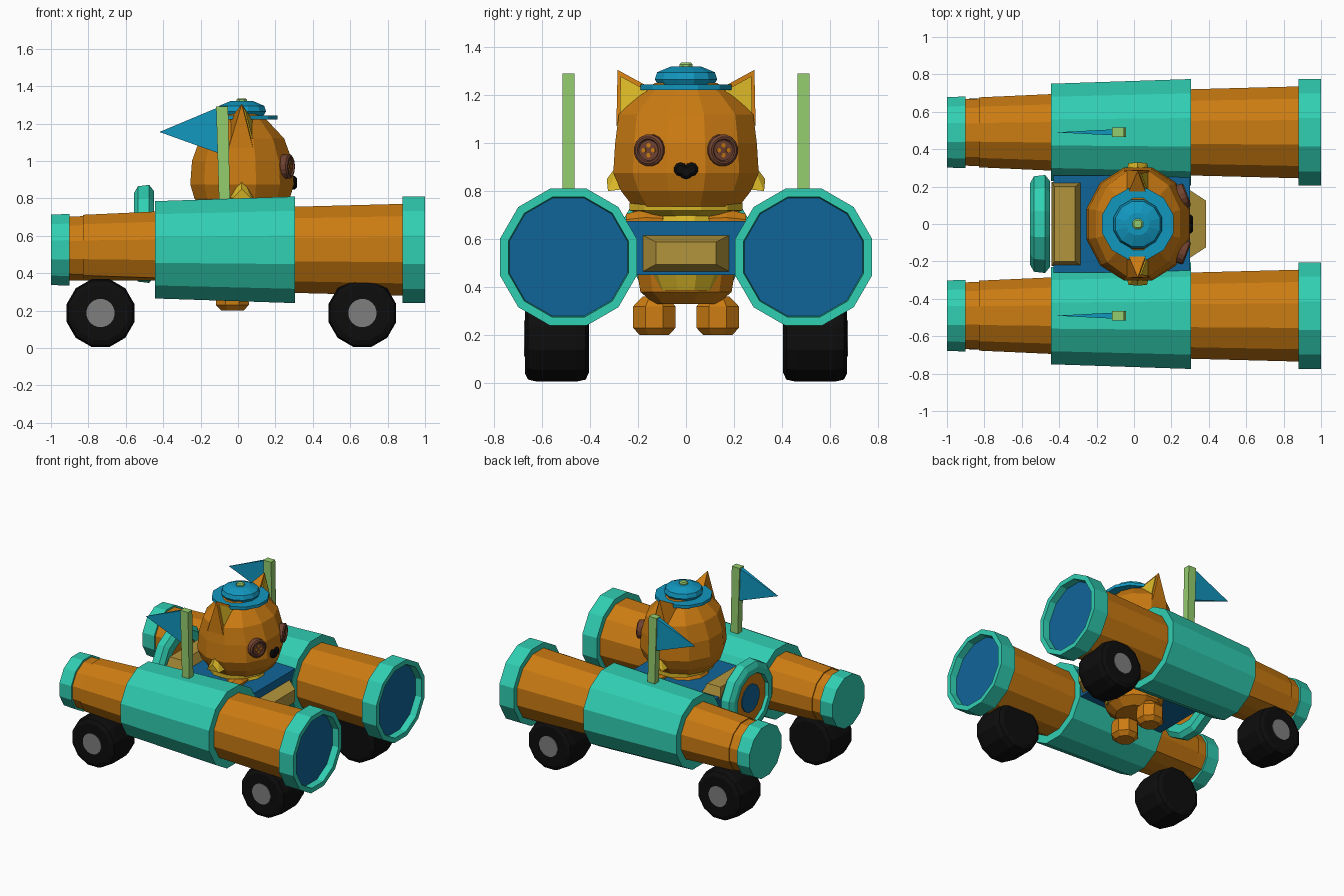
import bpy, bmesh, math
from mathutils import Vector

if "Cube" in bpy.data.objects:
    bpy.data.objects.remove(bpy.data.objects["Cube"])

def material(name, r, g, b):
    m = bpy.data.materials.new(name)
    m.diffuse_color = (r, g, b, 1)
    m.use_nodes = True
    m.node_tree.nodes["Principled BSDF"].inputs["Base Color"].default_value = m.diffuse_color
    return m

TEAL = material("teal", 0.03, 0.62, 0.45)
ORANGE = material("orange", 0.60, 0.20, 0.006)
DEEP = material("deep_blue", 0.005, 0.13, 0.32)
BLUE = material("bright_blue", 0.006, 0.31, 0.52)
GREEN = material("light_green", 0.30, 0.61, 0.155)
YELLOW = material("yellow", 0.68, 0.46, 0.02)
TAN = material("tan", 0.45, 0.30, 0.045)
BROWN = material("brown", 0.16, 0.055, 0.03)
BLACK = material("black", 0.004, 0.004, 0.004)
GREY = material("grey", 0.21, 0.21, 0.21)

def finish(name, bm, mat):
    bmesh.ops.recalc_face_normals(bm, faces=bm.faces)
    me = bpy.data.meshes.new(name)
    bm.to_mesh(me)
    bm.free()
    me.materials.append(mat)
    ob = bpy.data.objects.new(name, me)
    bpy.context.collection.objects.link(ob)
    return ob

def loft(name, rings, mat, axis="z", at=(0, 0, 0), n=12, closed=False, floor=None):
    """Rings are (position, flat radius u, flat radius v) along the axis."""
    bm = bmesh.new()
    loops = []
    k = 1 / math.cos(math.pi / n)
    for ring in rings:
        t, u = ring[0], ring[1]
        v = ring[2] if len(ring) > 2 else u
        loop = []
        for i in range(n):
            a = 2 * math.pi * (i + 0.5) / n
            c, s = u * k * math.cos(a), v * k * math.sin(a)
            p = {"x": (t, c, s), "y": (c, t, s), "z": (c, s, t)}[axis]
            p = Vector(p) + Vector(at)
            if floor is not None:
                p.z = max(p.z, floor)
            loop.append(bm.verts.new(p))
        loops.append(loop)
    pairs = list(zip(loops, loops[1:]))
    if closed:
        pairs.append((loops[-1], loops[0]))
    else:
        bm.faces.new(loops[0])
        bm.faces.new(loops[-1])
    for a, b in pairs:
        for i in range(n):
            j = (i + 1) % n
            bm.faces.new((a[i], a[j], b[j], b[i]))
    return finish(name, bm, mat)

def hull(name, pts, mat):
    bm = bmesh.new()
    for p in pts:
        bm.verts.new(p)
    bmesh.ops.convex_hull(bm, input=bm.verts)
    bmesh.ops.dissolve_limit(bm, angle_limit=0.01, verts=bm.verts, edges=bm.edges)
    return finish(name, bm, mat)

def box(name, x0, x1, y0, y1, z0, z1, mat):
    return hull(name, [(x, y, z) for x in (x0, x1) for y in (y0, y1) for z in (z0, z1)], mat)

for s, side in ((-1, "right"), (1, "left")):
    # binocular barrel
    c = (0, 0.49 * s, 0.525)
    loft(side + "_barrel_sleeve", [(-0.445, 0.26), (0.305, 0.285)], TEAL, "x", c)
    loft(side + "_front_barrel", [(0.29, 0.23), (0.90, 0.246)], ORANGE, "x", c)
    loft(side + "_rear_barrel", [(-0.83, 0.187), (-0.43, 0.205)], ORANGE, "x", c, floor=0.362)
    loft(side + "_rear_neck", [(-0.91, 0.178), (-0.82, 0.18)], ORANGE, "x", c, floor=0.362)
    loft(side + "_eyepiece", [(-1.0, 0.188), (-0.90, 0.192)], TEAL, "x", c)
    loft(side + "_lens_rim", [(0.88, 0.285), (1.0, 0.285), (1.0, 0.25), (0.88, 0.24)],
         TEAL, "x", c, closed=True)
    loft(side + "_lens", [(0.90, 0.246), (0.95, 0.247)], DEEP, "x", c)

    # wheels with outer hubs
    for x, end in ((-0.735, "rear"), (0.665, "front")):
        w = (x, 0.538 * s, 0.187)
        loft(f"{side}_{end}_tyre", [(-0.133, 0.145), (-0.12, 0.172), (-0.08, 0.181),
             (0.08, 0.181), (0.12, 0.172), (0.133, 0.145)], BLACK, "y", w)
        loft(f"{side}_{end}_hub", [(0.12 * s, 0.075), (0.137 * s, 0.075)], GREY, "y", w, n=20)

    # flag and leaning pole
    y = 0.49 * s
    hull(side + "_flag_pole", [(x, y + d, z) for d in (-0.025, 0.025)
         for x, z in ((-0.10, 0.74), (-0.042, 0.74), (-0.117, 1.29), (-0.053, 1.29))], GREEN)
    hull(side + "_flag", [(-0.42, y, 1.155)] + [(x, y + d, z) for d in (-0.016, 0.016)
         for x, z in ((-0.11, 1.285), (-0.10, 1.04))], BLUE)

    # ear with inner plate
    tip, lo, hi = Vector((0.02, 0.285 * s, 1.305)), Vector((0.08, 0.29 * s, 1.07)), Vector((0.08, 0.12 * s, 1.215))
    back = Vector((-0.13, 0, 0))
    hull(side + "_ear", [tip, lo, hi, lo + back, hi + back], ORANGE)
    mid = (tip + lo + hi) / 3
    tri = [mid + (p - mid) * 0.74 for p in (tip, lo, hi)]
    nrm = (lo - tip).cross(hi - tip).normalized()
    nrm *= 0.007 if nrm.x > 0 else -0.007
    hull(side + "_inner_ear", tri + [p + nrm for p in tri], YELLOW)

    # cheek tuft
    hull(side + "_cheek_tuft", [(0.02, 0.27 * s, 0.93), (-0.05, 0.24 * s, 0.81), (0.09, 0.24 * s, 0.81),
         (-0.03, 0.325 * s, 0.80), (0.07, 0.325 * s, 0.80), (0.02, 0.33 * s, 0.85)], YELLOW)

    # button eye with four holes
    parts = [loft(side + "_button_eye", [(-0.03, 0.065), (0.016, 0.065), (0.024, 0.055), (0.024, 0.047),
                  (0.016, 0.042)], BROWN, "x", n=16)]
    for i in range(4):
        a = math.pi / 2 * i
        parts.append(loft(f"{side}_button_hole_{i + 1}", [(0.014, 0.009), (0.019, 0.009)], ORANGE, "x",
                          (0, 0.021 * math.cos(a), 0.021 * math.sin(a)), n=8))
    for ob in parts:
        ob.location = (0.262, 0.15 * s, 0.97)
        ob.rotation_euler = (0, 0, 0.36 * s)

    # arm and foot
    loft(side + "_arm", [(0.08 * s, 0.05), (0.17 * s, 0.06), (0.25 * s, 0.04)], ORANGE, "y", (0.10, 0, 0.665), n=8)
    loft(side + "_foot", [(0.20, 0.06, 0.06), (0.23, 0.088, 0.088), (0.32, 0.085, 0.088), (0.36, 0.06, 0.05)],
         ORANGE, "z", (-0.03, 0.132 * s, 0), n=8)

# bridge between the barrels
box("bridge", -0.43, 0.30, -0.26, 0.26, 0.45, 0.675, DEEP)
hull("front_panel", [(0.30, a * 0.18, z) for a in (-1, 1) for z in (0.465, 0.615)] +
     [(0.385, a * 0.125, z) for a in (-1, 1) for z in (0.495, 0.588)], TAN)
hull("seat_cushion", [(x, a * 0.225, 0.66) for x in (-0.44, -0.28) for a in (-1, 1)] +
     [(x, a * 0.20, 0.74) for x in (-0.425, -0.315) for a in (-1, 1)], TAN)

# rear focus wheel
f = (0, 0, 0.61)
loft("focus_wheel_rim", [(-0.555, 0.22), (-0.535, 0.255), (-0.475, 0.262), (-0.45, 0.23),
     (-0.45, 0.17), (-0.555, 0.18)], TEAL, "x", f, closed=True)
loft("focus_wheel_disc", [(-0.53, 0.185), (-0.46, 0.185)], ORANGE, "x", f)
loft("focus_wheel_centre", [(-0.537, 0.10), (-0.529, 0.10)], DEEP, "x", f)

# driver body
loft("body", [(0.33, 0.12, 0.13), (0.38, 0.18, 0.19), (0.50, 0.20, 0.21), (0.64, 0.17, 0.18),
     (0.74, 0.12, 0.12)], ORANGE, "z")
loft("belly", [(0.385, 0.14, 0.13), (0.45, 0.165, 0.16), (0.62, 0.15, 0.15), (0.72, 0.11, 0.12)],
     YELLOW, "z", (0.06, 0, 0))
loft("collar", [(0.695, 0.15, 0.17), (0.72, 0.20, 0.235), (0.75, 0.20, 0.235)], YELLOW, "z", (0.02, 0, 0))

# head and nose
loft("head", [(0.735, 0.205, 0.22), (0.80, 0.255, 0.27), (0.875, 0.277, 0.303), (1.0, 0.268, 0.295),
     (1.12, 0.225, 0.28), (1.20, 0.15, 0.20), (1.25, 0.10, 0.13)], ORANGE, "z", (0.022, 0, 0))
for i, (y, z, r) in enumerate(((-0.022, 0.89, 0.028), (0.022, 0.89, 0.028), (0, 0.878, 0.028))):
    loft(f"nose_lobe_{i + 1}", [(0.27, r), (0.305, r), (0.315, r * 0.6)], BLACK, "x", (0, y, z), n=10)

# cap
h = (0.02, 0, 0)
loft("cap_brim", [(1.222, 0.19), (1.244, 0.19)], BLUE, "z", h)
loft("cap_crown", [(1.24, 0.115), (1.265, 0.13), (1.295, 0.12), (1.312, 0.08), (1.32, 0.06)], BLUE, "z", h)
loft("cap_button", [(1.31, 0.028), (1.328, 0.028), (1.335, 0.02)], GREEN, "z", h, n=8)
